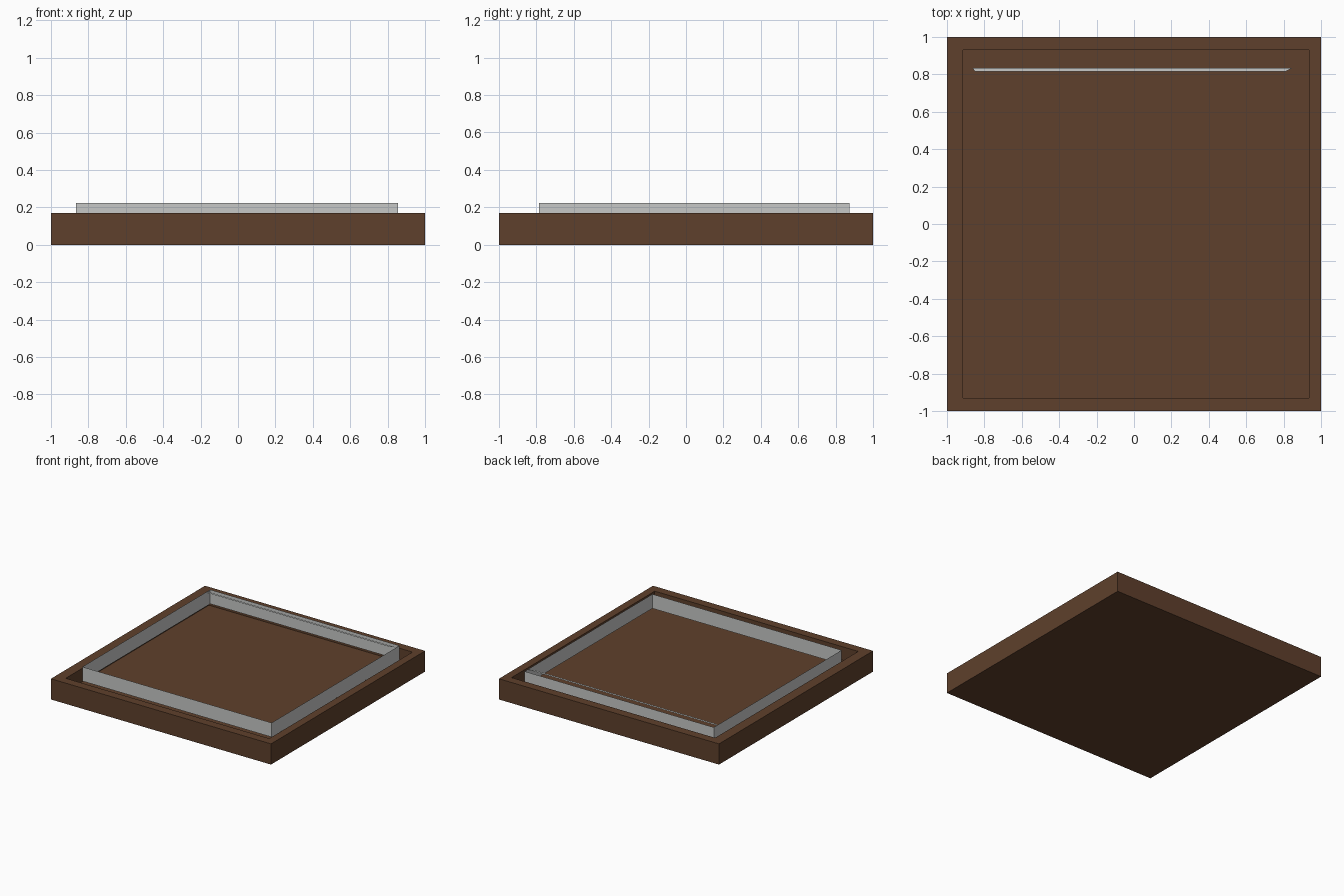
import bpy, bmesh
from mathutils import Matrix, Vector

cube = bpy.data.objects.get("Cube")
if cube:
    bpy.data.objects.remove(cube, do_unlink=True)


def make_material(name, colour):
    mat = bpy.data.materials.new(name)
    mat.use_nodes = True
    mat.diffuse_color = colour
    bsdf = next(n for n in mat.node_tree.nodes if n.type == "BSDF_PRINCIPLED")
    bsdf.inputs["Base Color"].default_value = colour
    return mat


def finish(bm, name, mat):
    mesh = bpy.data.meshes.new(name)
    bm.to_mesh(mesh)
    bm.free()
    mesh.materials.append(mat)
    obj = bpy.data.objects.new(name, mesh)
    bpy.context.collection.objects.link(obj)
    return obj


def sheet(name, corners, mat):
    bm = bmesh.new()
    bm.faces.new([bm.verts.new(c) for c in corners])
    return finish(bm, name, mat)


brown = make_material("brown wood", (0.114, 0.051, 0.025, 1))
grey = make_material("light grey", (0.57, 0.58, 0.57, 1))

# Tray: a square slab with a recess sunk into its top
TRAY_H, FLOOR_Z = 0.17, 0.06
bm = bmesh.new()
bmesh.ops.create_cube(bm, size=1, matrix=Matrix.Translation((0, 0, TRAY_H / 2))
                      @ Matrix.Diagonal((2, 2, TRAY_H, 1)))
top = max(bm.faces, key=lambda f: f.calc_center_median().z)
bmesh.ops.inset_region(bm, faces=[top], thickness=0.1)
for v in top.verts:
    v.co.x = 0.935 if v.co.x > 0 else -0.915
sunk = bmesh.ops.extrude_discrete_faces(bm, faces=[top])["faces"][0]
bmesh.ops.translate(bm, verts=sunk.verts, vec=Vector((0, 0, FLOOR_Z - TRAY_H)))
bmesh.ops.recalc_face_normals(bm, faces=bm.faces)
finish(bm, "tray", brown)

# Upright frame: four thin sheets standing around the recess
LOW, HIGH = 0.105, 0.222
x0, x1, y0, y1 = -0.865, 0.855, -0.785, 0.875
ring = [(x0, y0), (x1, y0), (x1, y1), (x0, y1)]
for i, side in enumerate(("front", "left", "back", "right")):
    a, b = ring[i], ring[(i + 1) % 4]
    sheet(side + "_frame_sheet",
          [(*a, LOW), (*b, LOW), (*b, HIGH), (*a, HIGH)], grey)

# Narrow flat strip lying level with the top of the frame, near the back
sheet("back_strip", [(-0.85, 0.815, HIGH), (0.81, 0.815, HIGH),
                     (0.85, 0.835, HIGH), (-0.865, 0.835, HIGH)], grey)
